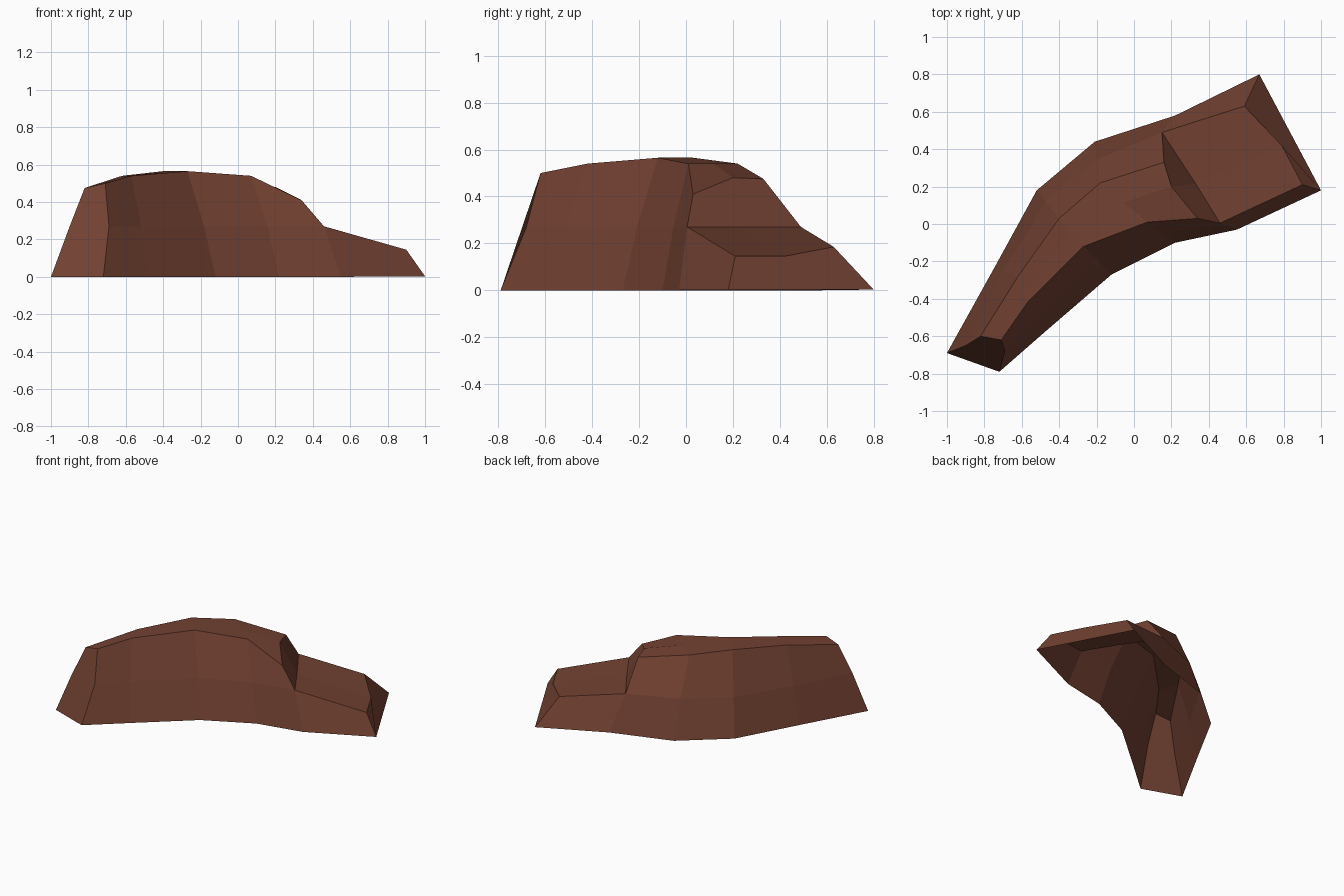
import bpy, bmesh
from mathutils import Vector

if "Cube" in bpy.data.objects:
    bpy.data.objects.remove(bpy.data.objects["Cube"])

# Each station: outer foot, outer crest, inner crest, inner foot
STATIONS = [
    ((-1.0, -.69, 0), (-.82, -.60, .475), (-.71, -.62, .50), (-.72, -.79, 0)),
    ((-.75, -.24, 0), (-.62, -.28, .54), (-.57, -.42, .54), (-.48, -.58, 0)),
    ((-.52, .18, 0), (-.40, .03, .565), (-.27, -.12, .565), (-.12, -.27, 0)),
    ((-.21, .44, 0), (-.18, .22, .54), (.07, .01, .54), (.22, -.10, 0)),
    ((.22, .58, 0), (.16, .33, .475), (.34, .03, .41), (.55, -.03, 0)),
]


def wall_middle(foot, crest, bulge):
    """Point on the wall at mid height, pushed slightly outwards."""
    p = foot.lerp(crest, .27 / crest.z)
    out = Vector((foot.x - crest.x, foot.y - crest.y, 0)).normalized()
    return p + out * bulge


bm = bmesh.new()
rings = []
for i, station in enumerate(STATIONS):
    fo, co, ci, fi = (Vector(p) for p in station)
    mo, mi, mid = wall_middle(fo, co, .015), wall_middle(fi, ci, .015), (co + ci) / 2
    if i == 0:
        mo, mi = Vector((-.90, -.65, .27)), Vector((-.69, -.68, .27))
    if i == 4:
        mo, mi, mid = Vector((.15, .49, .27)), Vector((.46, .005, .27)), Vector((.20, .20, .48))
    rings.append([bm.verts.new(p) for p in (fo, mo, co, mid, ci, mi, fi)])

# High curved body and its closed tail face
for a, b in zip(rings, rings[1:]):
    for k in range(6):
        bm.faces.new((a[k], b[k], b[k + 1], a[k + 1]))
bm.faces.new(rings[0])

# Step face down to the low shelf
fo, mo, co, mid, ci, mi, fi = rings[-1]
ledge = bm.verts.new((.33, .215, .27))
bm.faces.new((mo, ledge, mid, co))
bm.faces.new((ledge, mi, ci, mid))

# Low shelf and its end face (underside stays open)
end = [bm.verts.new(p) for p in ((.67, .80, .003), (.59, .63, .185), (.79, .42, .145),
                                 (.90, .21, .145), (1.0, .18, .003))]
start = [fo, mo, ledge, mi, fi]
for k in range(4):
    bm.faces.new((start[k], end[k], end[k + 1], start[k + 1]))
bm.faces.new(end)
bmesh.ops.recalc_face_normals(bm, faces=bm.faces)

mesh = bpy.data.meshes.new("curved_rock_ridge")
bm.to_mesh(mesh)
bm.free()
ridge = bpy.data.objects.new("curved_rock_ridge", mesh)
bpy.context.collection.objects.link(ridge)

# Single red-brown colour
brown = bpy.data.materials.new("red_brown_rock")
brown.diffuse_color = (.17, .053, .032, 1)
brown.use_nodes = True
brown.node_tree.nodes["Principled BSDF"].inputs["Base Color"].default_value = brown.diffuse_color
mesh.materials.append(brown)
